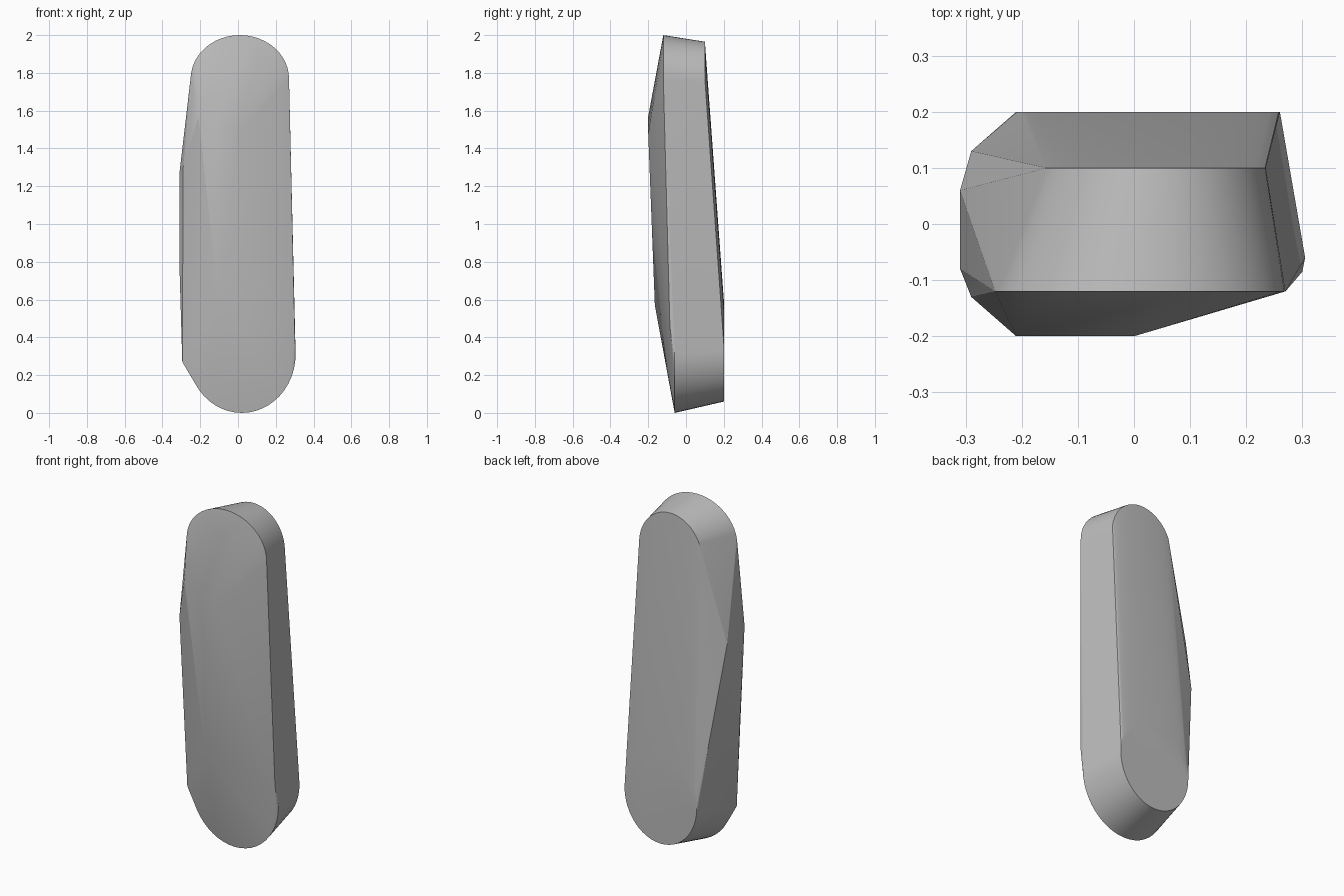
import bpy, bmesh, math

cube = bpy.data.objects.get("Cube")
if cube:
    bpy.data.objects.remove(cube, do_unlink=True)

grey = bpy.data.materials.new("stone_grey")
grey.use_nodes = True
colour = (0.5, 0.5, 0.5, 1)
grey.diffuse_color = colour
grey.node_tree.nodes["Principled BSDF"].inputs["Base Color"].default_value = colour


def arc(cx, cz, rx, rz, y, start, end, steps=24):
    """Points of an upright elliptical arc at depth y, angles in degrees."""
    points = []
    for i in range(steps + 1):
        a = math.radians(start + (end - start) * i / steps)
        points.append((cx + rx * math.cos(a), y, cz + rz * math.sin(a)))
    return points


# Rounded ends of the front and back faces
points = arc(0.01, 1.77, 0.26, 0.23, -0.12, 0, 180)
points += arc(0.02, 0.31, 0.285, 0.31, -0.06, 180, 360)
points += arc(0.03, 1.74, 0.205, 0.225, 0.10, 0, 155)
points += arc(0.025, 0.33, 0.235, 0.27, 0.20, 0, 360, 48)

# Ridge corners on the front
points += [(0, -0.20, 1.48), (-0.21, -0.20, 1.57), (-0.10, -0.165, 0.57)]

# Chipped corners along the -x side, and the edge of the +x side
points += [(-0.31, -0.08, 1.27), (-0.31, 0.06, 1.27), (-0.29, -0.13, 1.30),
           (-0.29, 0.13, 0.95), (-0.31, -0.06, 0.78), (-0.295, -0.05, 0.27),
           (0.30, -0.085, 0.45)]

# Wrap all corners in one faceted body
bm = bmesh.new()
for p in points:
    bm.verts.new(p)
hull = bmesh.ops.convex_hull(bm, input=bm.verts[:])
loose = {g for g in hull["geom_interior"] + hull["geom_unused"]
         if isinstance(g, bmesh.types.BMVert)}
bmesh.ops.delete(bm, geom=list(loose), context='VERTS')
bmesh.ops.dissolve_limit(bm, angle_limit=math.radians(0.5),
                         verts=bm.verts[:], edges=bm.edges[:])
bmesh.ops.recalc_face_normals(bm, faces=bm.faces[:])
mesh = bpy.data.meshes.new("stone_slab")
bm.to_mesh(mesh)
bm.free()
mesh.materials.append(grey)
slab = bpy.data.objects.new("stone_slab", mesh)
bpy.context.collection.objects.link(slab)

# Soft curves with crisp facets
bpy.ops.object.select_all(action='DESELECT')
slab.select_set(True)
bpy.context.view_layer.objects.active = slab
bpy.ops.object.shade_smooth_by_angle(angle=math.radians(12))
